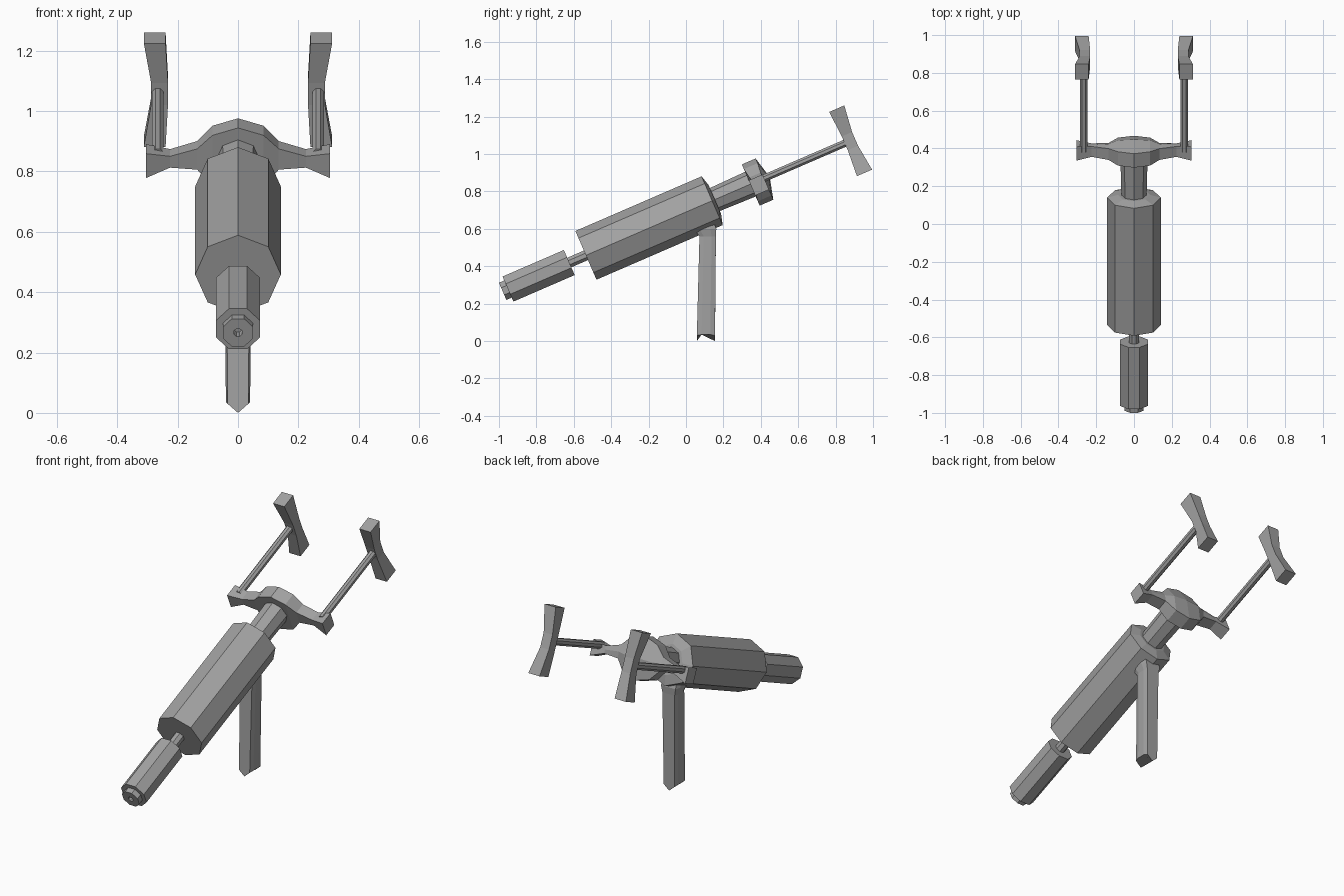
import bpy, bmesh, math
from mathutils import Matrix

if "Cube" in bpy.data.objects:
    bpy.data.objects.remove(bpy.data.objects["Cube"])

grey = bpy.data.materials.new("grey_metal")
grey.use_nodes = True
colour = (0.36, 0.36, 0.36, 1)
grey.diffuse_color = colour
grey.node_tree.nodes["Principled BSDF"].inputs["Base Color"].default_value = colour

# Tilted frame: local y runs along the barrel axis
TILT = Matrix.Translation((0, 0, 0.69)) @ Matrix.Rotation(math.radians(23.4), 4, 'X')


def loft(name, rings, matrix=TILT):
    """Skin a row of equal-sized rings of points and cap both ends."""
    bm = bmesh.new()
    rows = [[bm.verts.new(p) for p in ring] for ring in rings]
    n = len(rows[0])
    for a, b in zip(rows, rows[1:]):
        for i in range(n):
            j = (i + 1) % n
            bm.faces.new((a[i], a[j], b[j], b[i]))
    bm.faces.new(rows[0])
    bm.faces.new(rows[-1])
    bmesh.ops.recalc_face_normals(bm, faces=bm.faces)
    bm.transform(matrix)
    mesh = bpy.data.meshes.new(name)
    bm.to_mesh(mesh)
    bm.free()
    mesh.materials.append(grey)
    obj = bpy.data.objects.new(name, mesh)
    bpy.context.collection.objects.link(obj)
    return obj


def turned(name, profile, vertex_up=True, x=0, sides=8):
    """Faceted turned part from (position, radius) pairs along the axis."""
    turn = 0 if vertex_up else 0.5
    angles = [2 * math.pi * (i + turn) / sides for i in range(sides)]
    return loft(name, [[(x + r * math.sin(a), t, r * math.cos(a)) for a in angles]
                       for t, r in profile])


# Main body, shallow raised rear cap
turned("body", [(-0.583, 0.142), (0.152, 0.142), (0.168, 0.085)])
turned("connecting_rod", [(-0.72, 0.03), (-0.55, 0.03)], False)

# Front barrel with stepped tip and a bore
turned("front_barrel", [(-0.68, 0.079), (-1.037, 0.079), (-1.037, 0.054),
                        (-1.068, 0.054), (-1.068, 0.015), (-1.03, 0.015)], False)

# Rear tube
turned("rear_tube", [(0.13, 0.066), (0.42, 0.073)])

# Crossbar: x, bottom, top, front, back, rear bulge
half = [(0.0, -0.125, 0.115, 0.375, 0.455, 0.03),
        (0.085, -0.10, 0.088, 0.375, 0.455, 0.025),
        (0.135, -0.04, 0.035, 0.385, 0.45, 0.01),
        (0.225, -0.035, 0.006, 0.39, 0.45, 0.0),
        (0.305, -0.066, 0.022, 0.375, 0.455, 0.0)]
stations = [(-s[0],) + s[1:] for s in reversed(half[1:])] + half
loft("crossbar", [[(x, f, lo), (x, f, hi), (x, b, hi),
                   (x, b + bulge, (lo + hi) / 2), (x, b, lo)]
                  for x, lo, hi, f, b, bulge in stations])

# Paired support rods and waisted shoulder pads
pad = [(-0.187, 0.24, 0.312, 0.915, 1.003), (-0.04, 0.232, 0.288, 0.925, 0.985),
       (0.04, 0.232, 0.288, 0.925, 0.985), (0.187, 0.24, 0.312, 0.915, 1.003)]
for side, s in (("left", 1), ("right", -1)):
    turned(side + "_support_rod", [(0.42, 0.021), (0.95, 0.021)], False, s * 0.266)
    loft(side + "_shoulder_pad", [[(s * a, f, u), (s * b, f, u), (s * b, k, u), (s * a, k, u)]
                                  for u, a, b, f, k in pad])


# Lower grip: bevelled column with a keel-shaped foot
def grip_ring(z, y0, y1, w, keel=0.0):
    c = (y1 - y0) * 0.26
    right = [(0, y0, z - keel), (w * 0.85, y0, z - keel * 0.15), (w, y0 + c, z),
             (w, y1 - c, z), (w * 0.85, y1, z - keel * 0.15), (0, y1, z - keel)]
    left = [(-x, y, h) for x, y, h in reversed(right[1:5])]
    return right + left


loft("lower_grip", [grip_ring(0.035, 0.058, 0.155, 0.04, 0.035),
                    grip_ring(0.56, 0.072, 0.16, 0.046),
                    grip_ring(0.60, 0.04, 0.162, 0.055),
                    grip_ring(0.66, 0.04, 0.14, 0.05)], Matrix.Identity(4))
